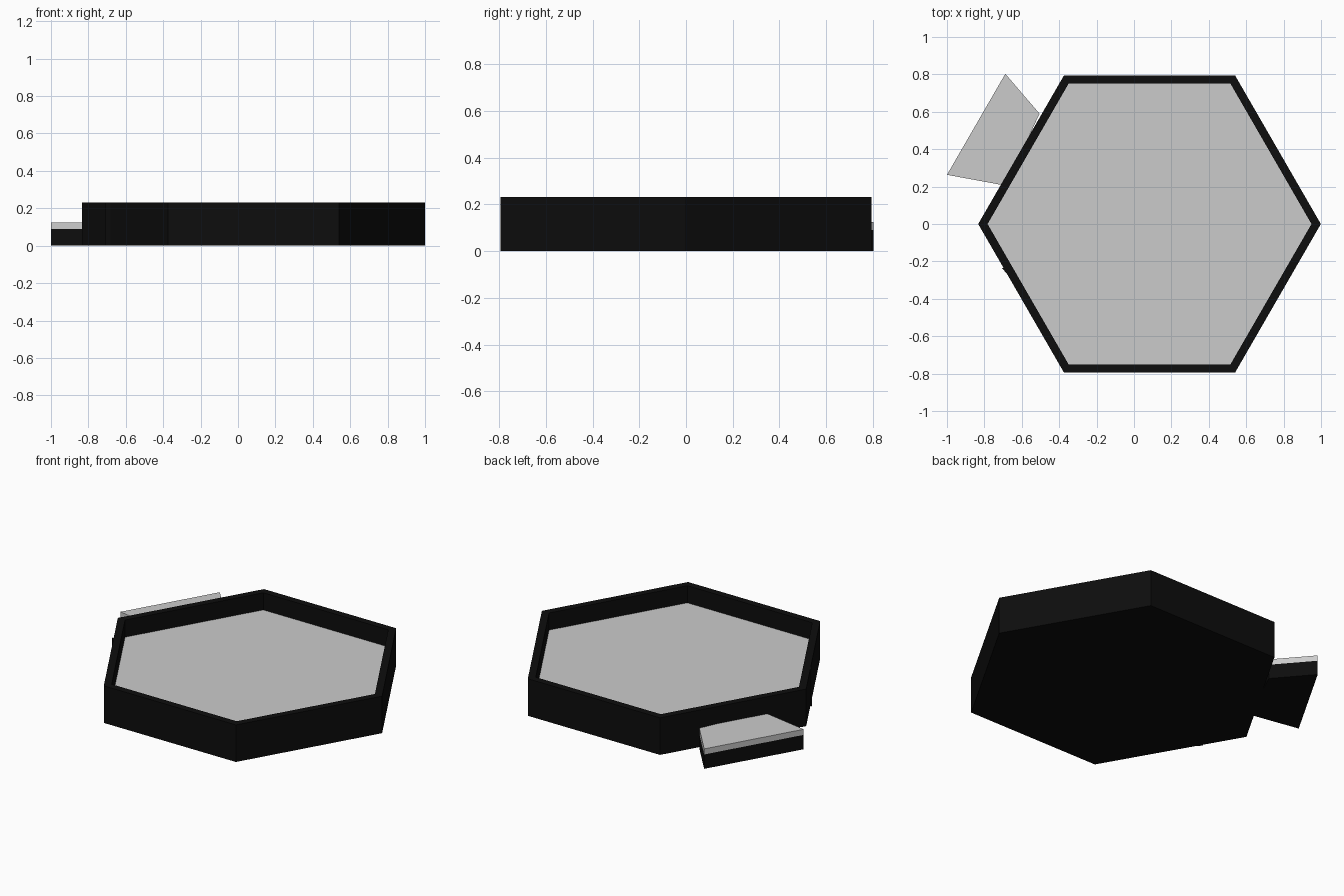
import bpy, bmesh, math

if "Cube" in bpy.data.objects:
    bpy.data.objects.remove(bpy.data.objects["Cube"])

CX = 0.083          # tray centre along x
R_OUT, R_IN = 0.916, 0.866
H, BASE, TOP = 0.232, 0.09, 0.125


def material(name, rgb):
    m = bpy.data.materials.new(name)
    m.diffuse_color = (*rgb, 1)
    m.use_nodes = True
    m.node_tree.nodes["Principled BSDF"].inputs["Base Color"].default_value = m.diffuse_color
    return m


black = material("black", (0.004, 0.004, 0.004))
grey = material("light grey", (0.6, 0.6, 0.6))


def hexagon(r):
    return [(CX + r * math.cos(math.radians(60 * i)),
             r * math.sin(math.radians(60 * i))) for i in range(6)]


def prism(name, outline, z0, z1, mat):
    """Extrude a counter-clockwise outline from z0 to z1."""
    bm = bmesh.new()
    face = bm.faces.new([bm.verts.new((x, y, z0)) for x, y in outline])
    top = bmesh.ops.extrude_face_region(bm, geom=[face])["geom"]
    for v in top:
        if isinstance(v, bmesh.types.BMVert):
            v.co.z = z1
    bmesh.ops.recalc_face_normals(bm, faces=bm.faces)
    return finish(name, bm, mat)


def finish(name, bm, mat):
    me = bpy.data.meshes.new(name)
    bm.to_mesh(me)
    bm.free()
    me.materials.append(mat)
    ob = bpy.data.objects.new(name, me)
    bpy.context.collection.objects.link(ob)
    return ob


# Tray: closed hexagonal body with a raised rim around a recess
bm = bmesh.new()
rings = [[bm.verts.new((x, y, z)) for x, y in hexagon(r)]
         for r, z in ((R_OUT, 0), (R_OUT, H), (R_IN, H), (R_IN, BASE))]
for a, b in zip(rings, rings[1:]):
    for i in range(6):
        j = (i + 1) % 6
        bm.faces.new((a[i], a[j], b[j], b[i]))
bm.faces.new(rings[0][::-1])
bm.faces.new(rings[-1])
bmesh.ops.recalc_face_normals(bm, faces=bm.faces)
finish("tray", bm, black)

# Pale panel filling the recess
prism("panel", hexagon(R_IN), BASE, TOP, grey)

# Dovetail tab on the back left side: black base with a pale layer
tab = [(-1.0, 0.263), (-0.69, 0.208), (-0.505, 0.59), (-0.688, 0.803)]
tab[1] = (-0.685, 0.205)
prism("tab_base", tab, 0, BASE, black)
prism("tab_panel", tab, BASE, TOP, grey)

# Slight ridge on the front left wall
prism("wall_ridge", [(-0.708, -0.235), (-0.66, -0.285), (-0.68, -0.235)],
      0, H, black)
